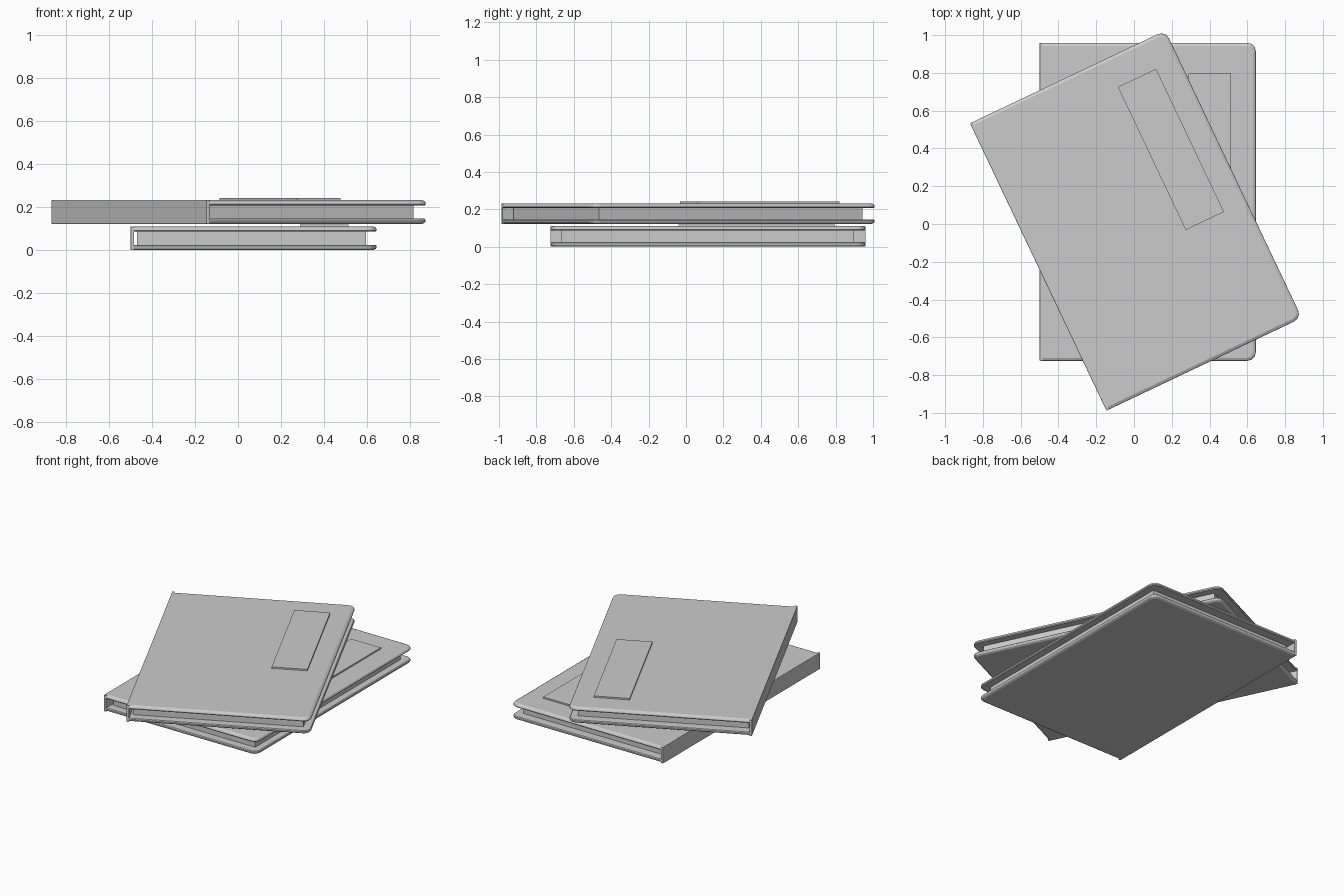
import bpy, bmesh
from math import radians, sin, cos, pi
from mathutils import Matrix

if "Cube" in bpy.data.objects:
    bpy.data.objects.remove(bpy.data.objects["Cube"])

W, L, H = 0.5725, 0.842, 0.11   # half width, half length, thickness of a book
R, T = 0.045, 0.024             # corner radius, cover thickness


def outline(inset):
    # square corners at the spine, rounded corners at the fore edge
    x, y = W - inset, L - inset
    r = R - inset
    pts = [(-W + 0.002, y), (-W + 0.002, -y)]
    for cy, start in ((-y + r, -pi / 2), (y - r, 0)):
        for i in range(4):
            a = start + i * pi / 6
            pts.append((x - r + r * cos(a), cy + r * sin(a)))
    return pts


def finish(name, bm, matrix):
    bmesh.ops.recalc_face_normals(bm, faces=bm.faces)
    mesh = bpy.data.meshes.new(name)
    bm.to_mesh(mesh)
    bm.free()
    obj = bpy.data.objects.new(name, mesh)
    bpy.context.collection.objects.link(obj)
    obj.matrix_world = matrix
    return obj


def box(name, lo, hi, matrix, bevel=0):
    bm = bmesh.new()
    bmesh.ops.create_cube(bm, size=1)
    for v in bm.verts:
        v.co = [(a + b) / 2 + c * (b - a) for a, b, c in zip(lo, hi, v.co)]
    if bevel:
        edges = [e for e in bm.edges if all(v.co.x < (lo[0] + hi[0]) / 2 for v in e.verts)]
        bmesh.ops.bevel(bm, geom=edges, offset=bevel, segments=2, profile=0.5, affect='EDGES')
    return finish(name, bm, matrix)


def cover(name, flip, matrix):
    # stacked outlines, tapered on the outer face
    bm = bmesh.new()
    rings = []
    for inset, z in ((0.016, 0), (0.004, 0.006), (0, 0.013), (0, 0.019), (0.005, T)):
        z = H - z if flip else z
        rings.append([bm.verts.new((x, y, z)) for x, y in outline(inset)])
    for a, b in zip(rings, rings[1:]):
        for i in range(len(a)):
            j = (i + 1) % len(a)
            bm.faces.new((a[i], a[j], b[j], b[i]))
    bm.faces.new(rings[0])
    bm.faces.new(rings[-1])
    return finish(name, bm, matrix)


def book(prefix, x, y, z, angle):
    m = Matrix.Translation((x, y, z)) @ Matrix.Rotation(radians(angle), 4, 'Z')
    cover(prefix + "_back_cover", False, m)
    cover(prefix + "_front_cover", True, m)
    # spine, leaving a narrow hollow behind the pages
    box(prefix + "_spine", (-W, -L, 0), (-W + 0.016, L, H), m, 0.004)
    box(prefix + "_pages", (-W + 0.03, -0.783, T - 0.002), (0.522, 0.778, H - T + 0.002), m)
    # raised blank label on the front cover
    box(prefix + "_label", (0.217, -0.158, H - 0.002), (0.441, 0.68, H + 0.01), m)


book("lower_book", 0.0725, 0.1175, 0, 0)
book("upper_book", 0.01, 0.018, 0.122, 25.4)
